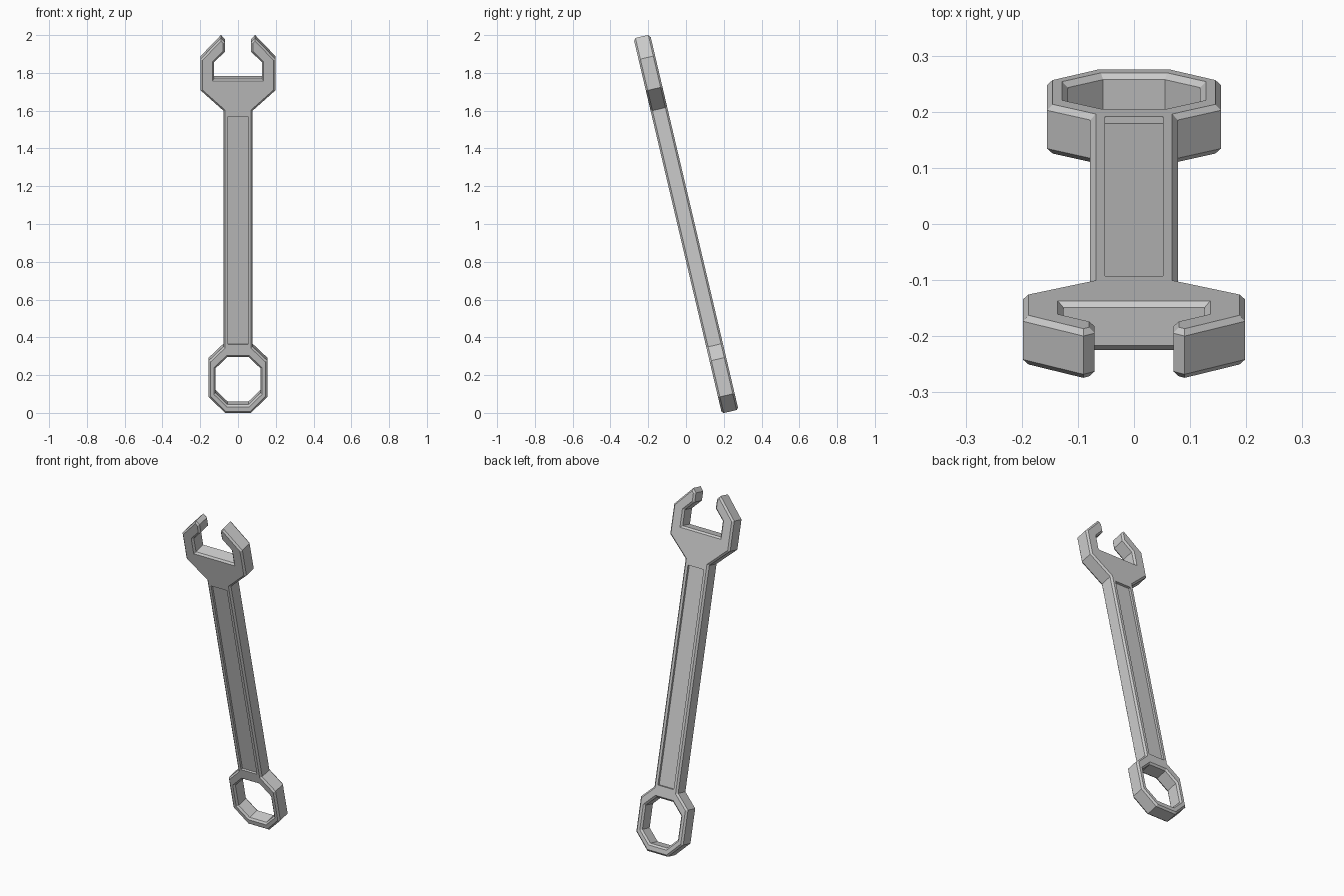
import bpy, bmesh, math

if "Cube" in bpy.data.objects:
    bpy.data.objects.remove(bpy.data.objects["Cube"])

TILT = math.radians(90 + 13.25)   # wrench leans back from vertical
HALF_T = 0.045                    # half thickness
BEVEL = 0.01


def mirrored(right):
    """Close a profile by mirroring its right-hand points in x."""
    return right + [(-x, y) for x, y in reversed(right)]


def add_loop(curve, pts):
    sp = curve.splines.new('POLY')
    sp.points.add(len(pts) - 1)
    for p, (x, y) in zip(sp.points, pts):
        p.co = (x, y, 0, 1)
    sp.use_cyclic_u = True


# Right half of outline: ring end, shaft, open jaw, notch
outline = mirrored([
    (0.068, -1.02), (0.155, -0.932), (0.155, -0.735), (0.078, -0.66),
    (0.078, 0.625), (0.198, 0.735), (0.198, 0.905), (0.09, 1.02),
    (0.07, 0.997), (0.07, 0.945), (0.126, 0.888), (0.126, 0.798)])
# Octagonal hole in the ring end
hole = mirrored([(0.055, -0.974), (0.118, -0.912), (0.118, -0.776), (0.055, -0.714)])

curve = bpy.data.curves.new("wrench_profile", 'CURVE')
curve.dimensions = '2D'
curve.fill_mode = 'BOTH'
curve.extrude = HALF_T - BEVEL
curve.bevel_depth = BEVEL
curve.bevel_resolution = 0
curve.offset = -BEVEL
add_loop(curve, outline)
add_loop(curve, hole[::-1])
src = bpy.data.objects.new("profile", curve)
bpy.context.collection.objects.link(src)
bpy.context.view_layer.update()

# Solid wrench body with chamfered edges
mesh = bpy.data.meshes.new_from_object(src.evaluated_get(bpy.context.evaluated_depsgraph_get()))
bpy.data.objects.remove(src)
bm = bmesh.new()
bm.from_mesh(mesh)
bmesh.ops.remove_doubles(bm, verts=bm.verts, dist=1e-4)
bmesh.ops.dissolve_limit(bm, angle_limit=0.01, verts=bm.verts, edges=bm.edges)
bmesh.ops.recalc_face_normals(bm, faces=bm.faces)
for f in bm.faces:
    f.smooth = False
bm.to_mesh(mesh)
bm.free()
wrench = bpy.data.objects.new("wrench", mesh)
bpy.context.collection.objects.link(wrench)
wrench.rotation_euler.x = TILT
wrench.location.z = 1.0

# Shallow panel recess on both faces of the shaft
for side in (-1, 1):
    bpy.ops.mesh.primitive_cube_add(size=1)
    cut = bpy.context.object
    cut.name = "panel_cutter"
    cut.parent = wrench
    cut.location = (0, -0.024, side * (HALF_T + 0.037))
    cut.scale = (0.104, 1.24, 0.1)
    cut.hide_render = True
    cut.display_type = 'WIRE'
    mod = wrench.modifiers.new("panel", 'BOOLEAN')
    mod.operation = 'DIFFERENCE'
    mod.solver = 'EXACT'
    mod.object = cut
